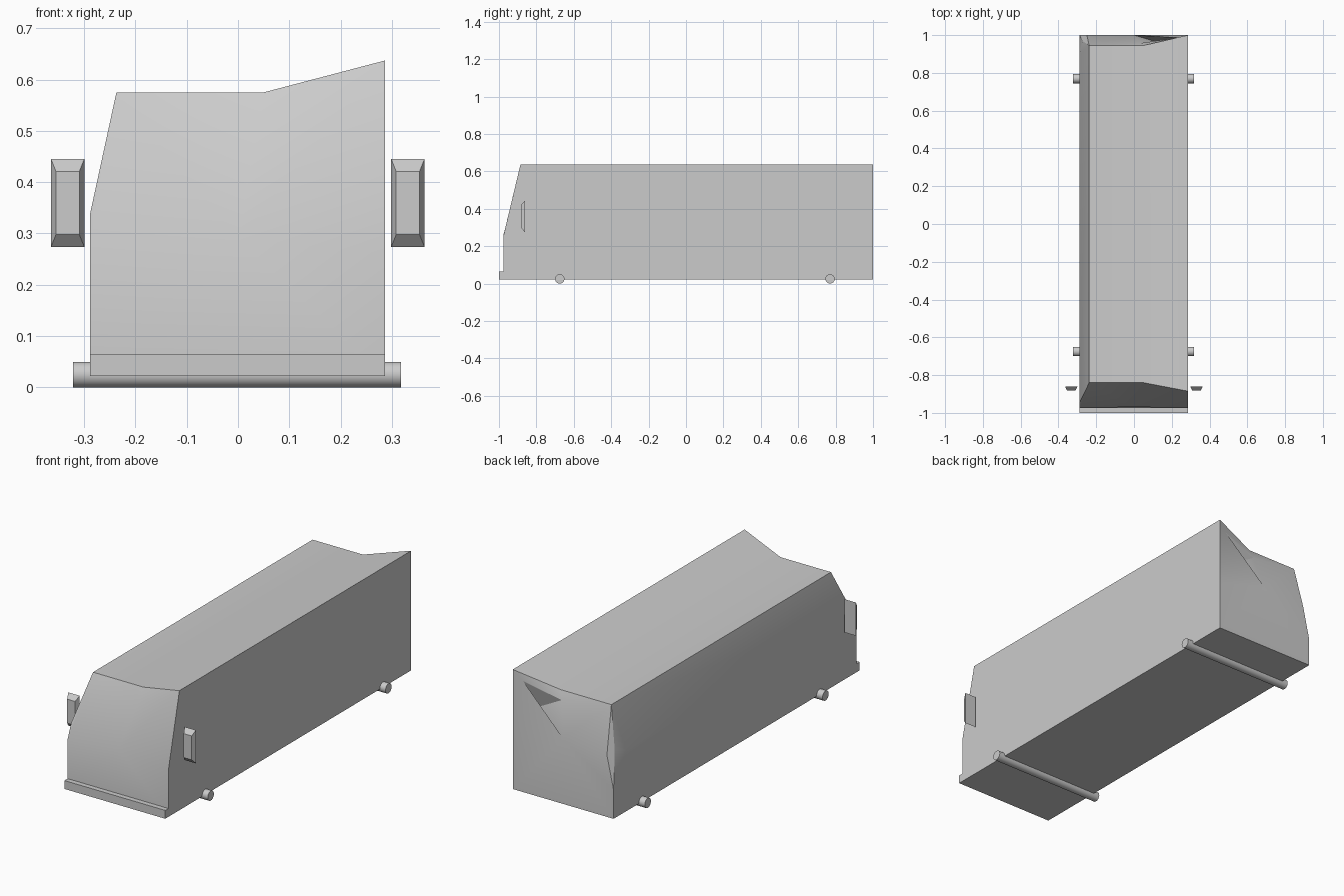
import bpy, bmesh
from math import pi, radians

if "Cube" in bpy.data.objects:
    bpy.data.objects.remove(bpy.data.objects["Cube"])


def mesh_object(name, points, faces):
    """Build an object from named points and faces written as point names."""
    bm = bmesh.new()
    v = {k: bm.verts.new(p) for k, p in points.items()}
    for f in faces:
        bm.faces.new([v[k] for k in f.split()])
    bmesh.ops.recalc_face_normals(bm, faces=bm.faces)
    bmesh.ops.triangulate(bm, faces=[f for f in bm.faces if len(f.verts) > 4])
    me = bpy.data.meshes.new(name)
    bm.to_mesh(me)
    bm.free()
    ob = bpy.data.objects.new(name, me)
    bpy.context.collection.objects.link(ob)
    return ob


def smooth(ob, angle):
    bpy.ops.object.select_all(action='DESELECT')
    ob.select_set(True)
    bpy.context.view_layer.objects.active = ob
    bpy.ops.object.shade_smooth_by_angle(angle=radians(angle))


def box(name, lo, hi):
    bpy.ops.mesh.primitive_cube_add(size=1, location=[(a + b) / 2 for a, b in zip(lo, hi)])
    ob = bpy.context.object
    ob.name = name
    ob.scale = [b - a for a, b in zip(lo, hi)]
    return ob


# Body corners: f = front, r = rear
L, R, B = -0.288, 0.286, 0.022
pts = {
    # front outline with raked windscreen
    'f_bl': (L, -.975, B), 'f_lm': (L, -.975, .265), 'f_ls': (L, -.945, .34),
    'f_tl': (-.237, -.84, .575), 'f_tm': (.05, -.84, .575), 'f_tr': (R, -.885, .637),
    'f_rm': (R, -.975, .26), 'f_br': (R, -.975, B), 'f_c': (0, -.968, .29),
    # rear outline
    'r_bl': (L, 1, B), 'r_le': (L, 1, .17), 'r_tl': (-.237, .945, .575),
    'r_tm': (.05, .945, .575), 'r_tr': (R, 1, .637), 'r_rm': (R, 1, .28), 'r_br': (R, 1, B),
    # creased rear left corner
    'k_back': (-.25, 1, .34), 'k_side': (L, .9, .335), 'k_in': (-.272, .968, .36),
    # dent in the rear panel
    'd_p': (.235, .987, .585), 'd_q': (.037, .958, .53), 'd_c': (0, 1, .36), 'd_in': (.2, .94, .44),
}
faces = [
    # front
    'f_bl f_br f_rm f_c f_lm', 'f_c f_rm f_tr', 'f_c f_tr f_tm',
    'f_c f_tm f_tl', 'f_c f_tl f_lm', 'f_lm f_tl f_ls',
    # underside, right side, roof
    'f_bl r_bl r_br f_br', 'f_br r_br r_rm r_tr f_tr f_rm',
    'f_tr r_tr r_tm f_tm', 'f_tm r_tm r_tl f_tl',
    # left side
    'f_bl f_lm r_le r_bl', 'f_lm k_side r_le', 'f_lm f_ls k_side', 'f_ls f_tl r_tl k_side',
    'r_le k_side k_in', 'k_side r_tl k_in', 'r_le k_in k_back', 'k_in r_tl k_back',
    # rear
    'r_bl r_le k_back d_c r_rm r_br', 'd_c k_back r_tl', 'd_c r_tl d_q', 'd_q r_tl r_tm',
    'd_q r_tm d_p', 'r_tm r_tr d_p', 'r_tr r_rm d_p', 'r_rm d_c d_p',
    'd_p d_q d_in', 'd_q d_c d_in', 'd_c d_p d_in',
]
smooth(mesh_object('body', pts, faces), 28)

# Front bumper
box('bumper', (L, -1, B), (R, -.97, .065))

# Axles
for name, y in (('front_axle', -.675), ('rear_axle', .77)):
    bpy.ops.mesh.primitive_cylinder_add(vertices=24, radius=.025, depth=.64,
                                        location=(-.002, y, .025), rotation=(0, pi / 2, 0))
    bpy.context.object.name = name
    smooth(bpy.context.object, 30)

# Wing mirrors, tapering to the front
for name, x in (('left_mirror', -.332), ('right_mirror', .331)):
    ob = box(name, (x - .0325, -.882, .274), (x + .0325, -.86, .445))
    for v in ob.data.vertices:
        if v.co.y < 0:
            v.co.x *= .7
            v.co.z *= .72
